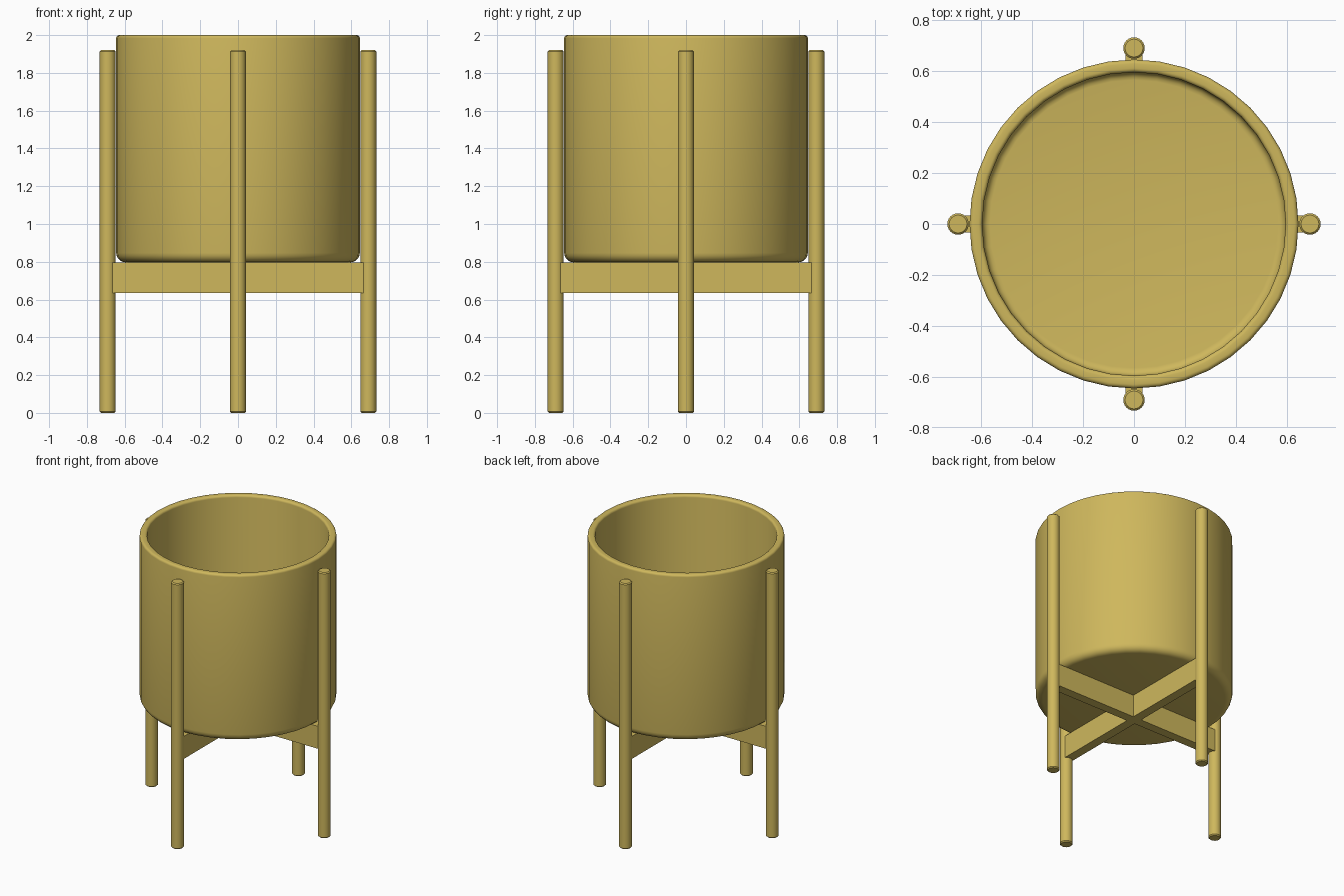
import bpy, bmesh, math
from mathutils import Matrix

cube = bpy.data.objects.get("Cube")
if cube:
    bpy.data.objects.remove(cube, do_unlink=True)

mat = bpy.data.materials.new("warm_ochre")
mat.use_nodes = True
OCHRE = (0.62, 0.475, 0.108, 1)
mat.diffuse_color = OCHRE
mat.node_tree.nodes["Principled BSDF"].inputs["Base Color"].default_value = OCHRE


def finish(name, bm, angle=40):
    """Turn a bmesh into a shaded, coloured object."""
    bmesh.ops.recalc_face_normals(bm, faces=bm.faces)
    mesh = bpy.data.meshes.new(name)
    bm.to_mesh(mesh)
    bm.free()
    mesh.materials.append(mat)
    obj = bpy.data.objects.new(name, mesh)
    bpy.context.collection.objects.link(obj)
    bpy.ops.object.select_all(action="DESELECT")
    obj.select_set(True)
    bpy.context.view_layer.objects.active = obj
    bpy.ops.object.shade_smooth_by_angle(angle=math.radians(angle))
    return obj


def arc(cx, cz, r, start, end, steps=4):
    """Points of a rounded corner in the radius-height plane."""
    angles = [math.radians(start + (end - start) * i / steps) for i in range(steps + 1)]
    return [(cx + r * math.cos(a), cz + r * math.sin(a)) for a in angles]


def lathe(name, profile, sides):
    """Revolve a profile that starts and ends on the axis."""
    bm = bmesh.new()
    verts = [bm.verts.new((r, 0, z)) for r, z in profile]
    edges = [bm.edges.new(pair) for pair in zip(verts, verts[1:])]
    bmesh.ops.spin(bm, geom=verts + edges, cent=(0, 0, 0), axis=(0, 0, 1),
                   angle=math.tau, steps=sides, use_merge=True)
    bmesh.ops.remove_doubles(bm, verts=bm.verts, dist=0.0005)
    return finish(name, bm)


# Hollow pot with rounded base and rim
OUTER, INNER, BASE, TOP = 0.645, 0.595, 0.797, 2.0
pot_profile = ([(0, BASE)]
               + arc(OUTER - 0.05, BASE + 0.05, 0.05, -90, 0, 5)
               + arc(OUTER - 0.016, TOP - 0.016, 0.016, 0, 90)
               + arc(INNER + 0.016, TOP - 0.016, 0.016, 90, 180)
               + arc(INNER - 0.03, BASE + 0.08, 0.03, 0, -90)
               + [(0, BASE + 0.05)])
lathe("pot", pot_profile, 40)

# Four round legs with softened ends
LEG_R, LEG_H, BEVEL = 0.042, 1.92, 0.007
leg_profile = [(0, 0), (LEG_R - BEVEL, 0), (LEG_R, BEVEL),
               (LEG_R, LEG_H - BEVEL), (LEG_R - BEVEL, LEG_H), (0, LEG_H)]
for name, x, y in (("left_leg", 1, 0), ("back_leg", 0, 1),
                   ("right_leg", -1, 0), ("front_leg", 0, -1)):
    leg = lathe(name, leg_profile, 24)
    leg.location = (x * 0.69, y * 0.69, 0)

# Crossed support bars under the pot
for name, size in (("side_to_side_bar", (1.33, 0.066, 0.162)),
                   ("front_to_back_bar", (0.066, 1.33, 0.162))):
    bm = bmesh.new()
    bmesh.ops.create_cube(bm, size=1, matrix=Matrix.Translation((0, 0, 0.716))
                          @ Matrix.Diagonal((*size, 1)))
    finish(name, bm, 30)
